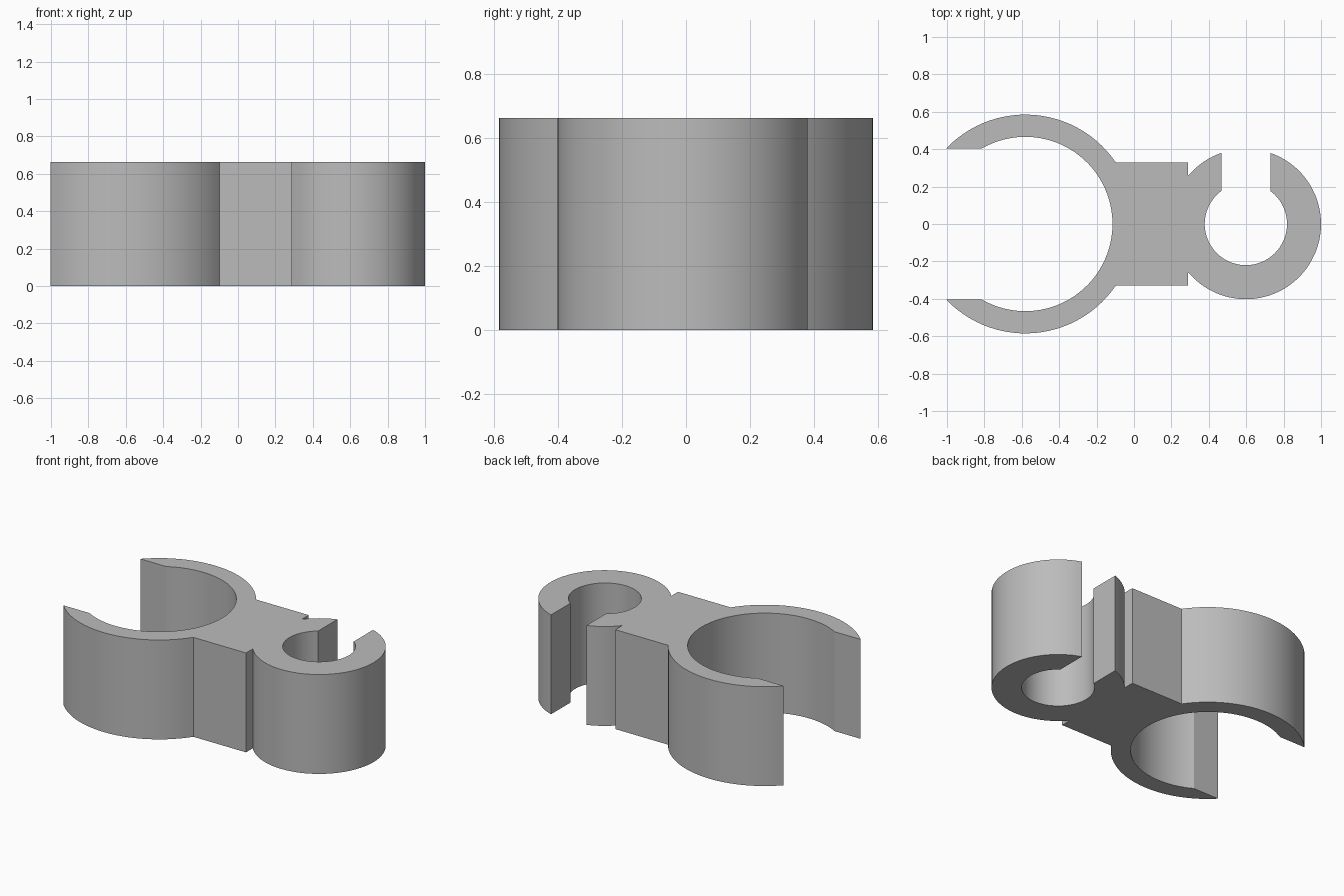
import bpy, bmesh
from math import asin, acos, cos, sin, pi, radians, ceil

cube = bpy.data.objects.get("Cube")
if cube:
    bpy.data.objects.remove(cube, do_unlink=True)

# Main dimensions
HEIGHT = 0.662
BIG_X, BIG_OUT, BIG_IN = -0.581, 0.585, 0.466
SMALL_X, SMALL_OUT, SMALL_IN = 0.598, 0.402, 0.22
MOUTH = 0.405        # half width of the large opening
SLOT = 0.131         # half width of the small opening
WEB = 0.33           # half width of the connecting web
WEB_END = 0.29


def arc(cx, radius, start, end):
    """Points on a circle centred on the x axis, from one angle to another."""
    steps = max(2, ceil(abs(end - start) / radians(4)))
    angles = [start + (end - start) * i / steps for i in range(steps + 1)]
    return [(cx + radius * cos(a), radius * sin(a)) for a in angles]


# Angles where the arcs meet the openings and the web
mouth_out = pi - asin(MOUTH / BIG_OUT)
mouth_in = pi - asin(MOUTH / BIG_IN)
web_big = asin(WEB / BIG_OUT)
web_small = acos((WEB_END - SMALL_X) / SMALL_OUT)
slot_out = acos(SLOT / SMALL_OUT)
slot_in = acos(SLOT / SMALL_IN)

# One closed outline running round both clips and the web
outline = arc(SMALL_X, SMALL_OUT, slot_out, web_small - 2 * pi + 2 * (pi - web_small))
outline += [(WEB_END, -WEB)]
outline += arc(BIG_X, BIG_OUT, -web_big, -mouth_out)
outline += arc(BIG_X, BIG_IN, -mouth_in, mouth_in)
outline += arc(BIG_X, BIG_OUT, mouth_out, web_big)
outline += [(WEB_END, WEB)]
outline += arc(SMALL_X, SMALL_OUT, web_small, pi - slot_out)
outline += arc(SMALL_X, SMALL_IN, pi - slot_in, 2 * pi + slot_in)

# Extrude the outline to full height
bm = bmesh.new()
base = bm.faces.new([bm.verts.new((x, y, 0)) for x, y in outline])
result = bmesh.ops.extrude_face_region(bm, geom=[base], use_keep_orig=True)
top = [v for v in result["geom"] if isinstance(v, bmesh.types.BMVert)]
bmesh.ops.translate(bm, verts=top, vec=(0, 0, HEIGHT))
bmesh.ops.recalc_face_normals(bm, faces=bm.faces)
mesh = bpy.data.meshes.new("double_pipe_clip")
bm.to_mesh(mesh)
bm.free()
clip = bpy.data.objects.new("double_pipe_clip", mesh)
bpy.context.collection.objects.link(clip)

# Plain grey plastic
grey = bpy.data.materials.new("grey_plastic")
grey.use_nodes = True
colour = (0.5, 0.5, 0.5, 1)
grey.diffuse_color = colour
grey.node_tree.nodes["Principled BSDF"].inputs["Base Color"].default_value = colour
mesh.materials.append(grey)

# Smooth curved walls with crisp corners
bpy.ops.object.select_all(action="DESELECT")
clip.select_set(True)
bpy.context.view_layer.objects.active = clip
bpy.ops.object.shade_smooth_by_angle(angle=radians(25))
